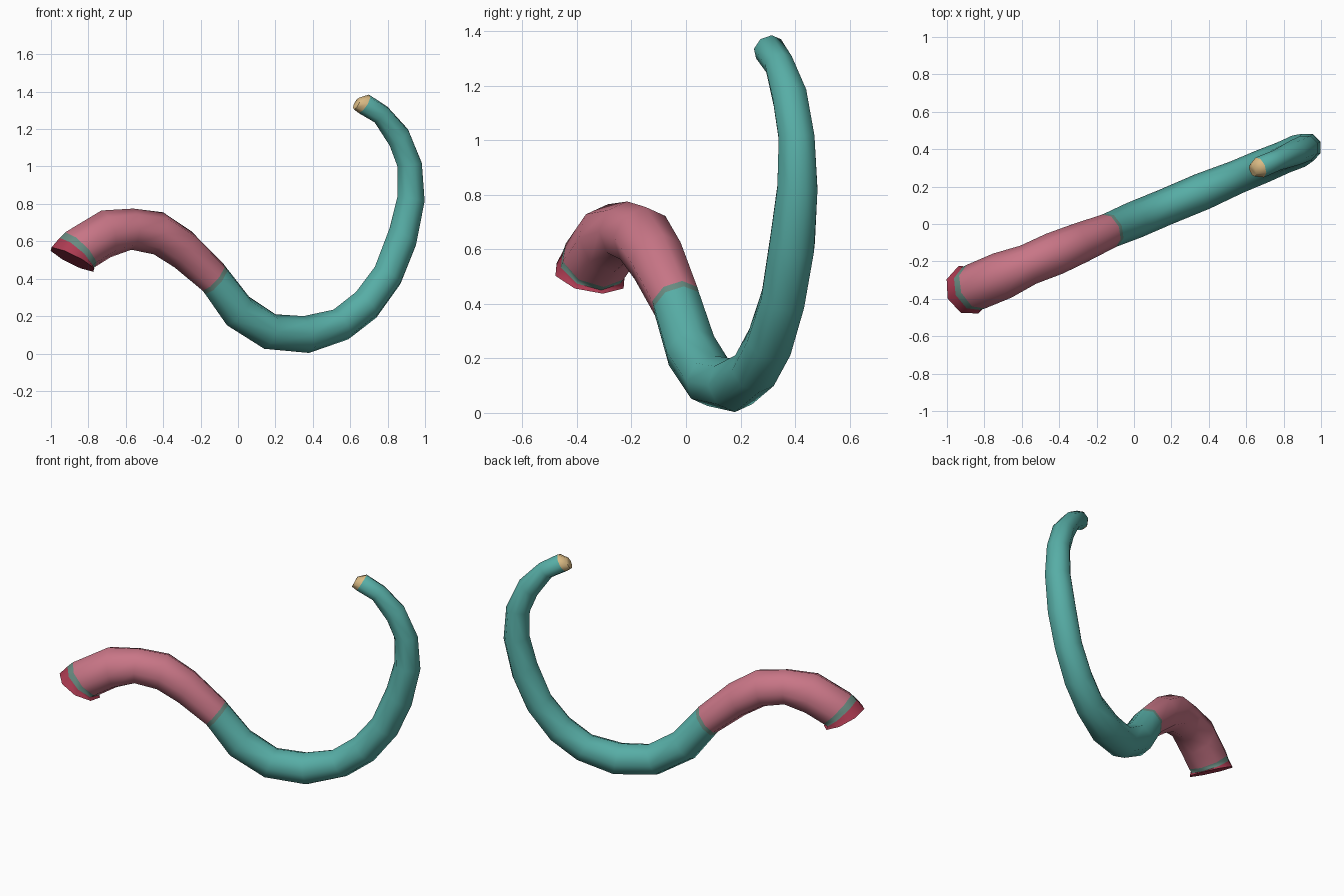
import bpy
import bmesh
import math
from mathutils import Vector

if "Cube" in bpy.data.objects:
    bpy.data.objects.remove(bpy.data.objects["Cube"])

SIDES = 8
SLOPE, SHIFT = 0.42, 0.02          # upright plane holding the whole bend


def make_material(name, color):
    material = bpy.data.materials.new(name)
    material.use_nodes = True
    rgba = (*color, 1.0)
    material.diffuse_color = rgba
    material.node_tree.nodes["Principled BSDF"].inputs["Base Color"].default_value = rgba
    return material


palette = [
    make_material("crimson", (0.42, 0.045, 0.085)),
    make_material("grey_green", (0.14, 0.26, 0.22)),
    make_material("rose_pink", (0.58, 0.18, 0.24)),
    make_material("teal", (0.095, 0.42, 0.38)),
    make_material("tan", (0.70, 0.49, 0.23)),
]
CRIMSON, BAND, PINK, TEAL, TAN = range(len(palette))

# Sections as upper x, z and lower x, z, grouped by the colour that follows
sections = {
    "root": (CRIMSON, [(-1, .57, -.77, .435)]),
    "root_band": (BAND, [(-.955, .62, -.785, .448)]),
    "sleeve": (PINK, [(-.925, .65, -.765, .46), (-.73, .765, -.68, .515),
                      (-.56, .775, -.57, .555), (-.4, .755, -.45, .53),
                      (-.25, .655, -.34, .46)]),
    "seam": (BAND, [(-.08, .485, -.19, .335)]),
    "tail": (TEAL, [(-.065, .465, -.175, .315), (.06, .305, -.06, .15),
                    (.2, .21, .14, .025), (.35, .2, .38, .003),
                    (.51, .235, .59, .075), (.63, .33, .74, .19),
                    (.73, .465, .87, .37), (.81, .675, .95, .57),
                    (.85, .84, 1, .81), (.85, 1, .985, 1.02),
                    (.81, 1.11, .91, 1.2), (.73, 1.235, .8, 1.32)]),
    "tip": (TAN, [(.645, 1.285, .7, 1.385), (.62, 1.305, .648, 1.368)]),
}


def on_plane(x, z):
    return Vector((x, SLOPE * x + SHIFT, z))


def add_ring(bm, section):
    """Add one circular cross-section spanning the two edge points."""
    upper, lower = on_plane(*section[:2]), on_plane(*section[2:])
    center, half = (upper + lower) / 2, (upper - lower) / 2
    flat_length = math.hypot(half.x, half.z)
    radius = (half.length + flat_length) / 2
    across = half.normalized()
    sideways = Vector((-SLOPE, 1, 0)).normalized()
    ring = []
    for i in range(SIDES):
        angle = math.tau * i / SIDES
        offset = across * math.cos(angle) + sideways * math.sin(angle)
        ring.append(bm.verts.new(center + offset * radius))
    return ring


# Loft the sections into one continuous tube
bm = bmesh.new()
previous, previous_color = None, CRIMSON
for color, group in sections.values():
    for section in group:
        ring = add_ring(bm, section)
        if previous is None:
            bm.faces.new(ring).material_index = color
        else:
            for i in range(SIDES):
                j = (i + 1) % SIDES
                face = bm.faces.new((previous[i], previous[j], ring[j], ring[i]))
                face.material_index = previous_color
        previous, previous_color = ring, color

# Close the rounded tip
bm.faces.new(previous).material_index = TAN
bmesh.ops.recalc_face_normals(bm, faces=bm.faces[:])

mesh = bpy.data.meshes.new("curved_tail")
bm.to_mesh(mesh)
bm.free()
for material in palette:
    mesh.materials.append(material)
tail = bpy.data.objects.new("curved_tail", mesh)
bpy.context.collection.objects.link(tail)

# Smooth walls with crisp end rims
bpy.ops.object.select_all(action="DESELECT")
tail.select_set(True)
bpy.context.view_layer.objects.active = tail
bpy.ops.object.shade_smooth_by_angle(angle=math.radians(50))
